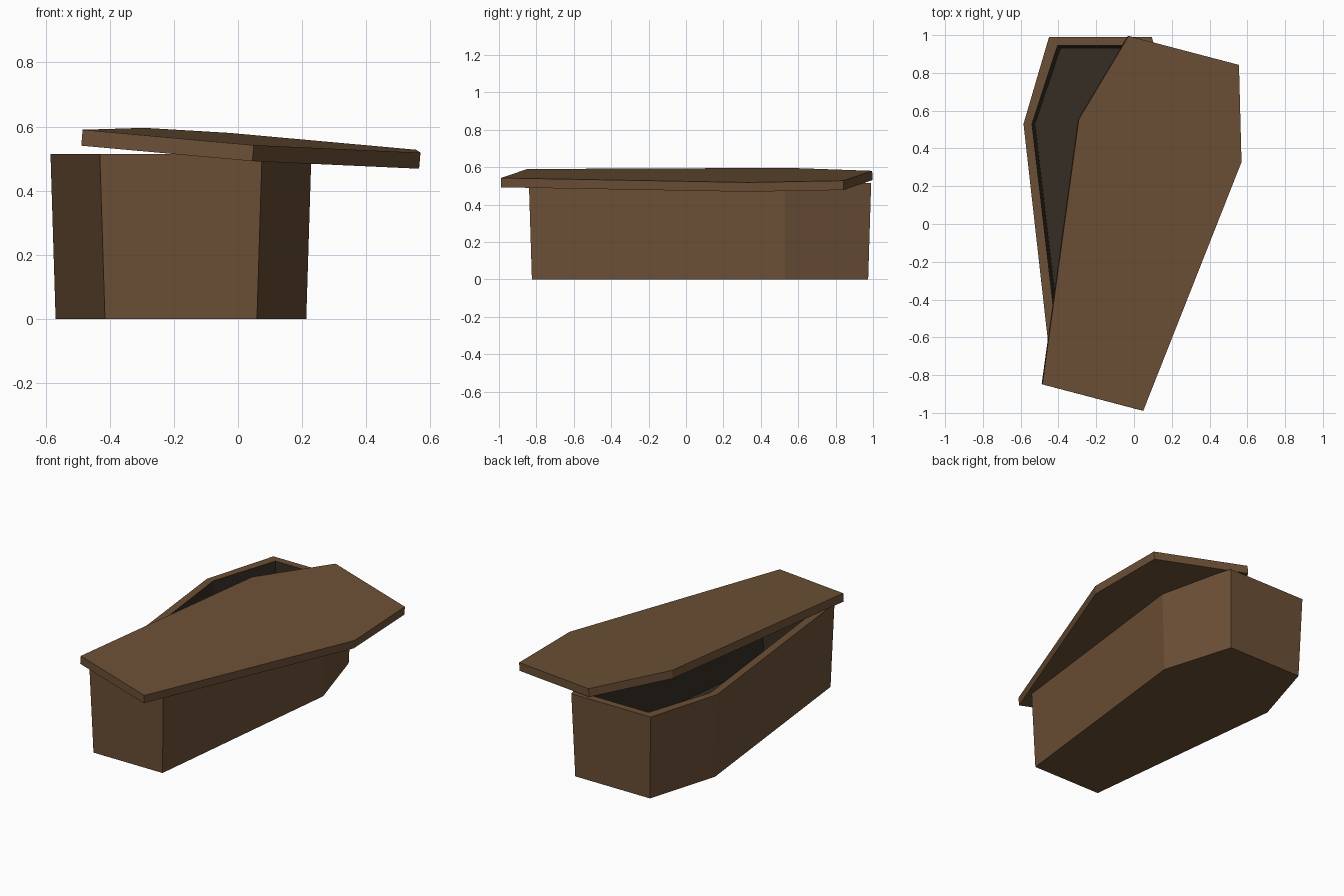
import bpy
import bmesh
from math import radians
from mathutils import Matrix, Vector

if "Cube" in bpy.data.objects:
    bpy.data.objects.remove(bpy.data.objects["Cube"], do_unlink=True)


def material(name, rgb):
    mat = bpy.data.materials.new(name)
    mat.use_nodes = True
    mat.diffuse_color = (*rgb, 1)
    mat.node_tree.nodes["Principled BSDF"].inputs["Base Color"].default_value = (*rgb, 1)
    return mat


wood = material("brown wood", (0.15, 0.08, 0.037))
lining = material("dark interior", (0.037, 0.026, 0.017))


def outline(bm, stations, z, inset=0.0):
    """Six-sided tapered ring from (y, half width) at foot, shoulder and head."""
    foot, shoulder, head = stations
    right = [(foot[0] + inset, foot[1]), shoulder, (head[0] - inset, head[1])]
    points = [(w - inset, y) for y, w in right]
    points += [(-x, y) for x, y in reversed(points)]
    return [bm.verts.new((x, y, z)) for x, y in points]


def bridge(bm, a, b, mat=0):
    for i in range(len(a)):
        j = (i + 1) % len(a)
        bm.faces.new((a[i], a[j], b[j], b[i])).material_index = mat


def finish(name, bm, mats):
    bmesh.ops.recalc_face_normals(bm, faces=bm.faces)
    mesh = bpy.data.meshes.new(name)
    bm.to_mesh(mesh)
    bm.free()
    for mat in mats:
        mesh.materials.append(mat)
    obj = bpy.data.objects.new(name, mesh)
    bpy.context.collection.objects.link(obj)
    return obj


# Hollow box, flaring slightly towards the rim
rim = [(-0.84, 0.253), (0.53, 0.407), (0.99, 0.272)]
flare = 0.016
bm = bmesh.new()
base = outline(bm, rim, 0, flare)
outer = outline(bm, rim, 0.515)
inner = outline(bm, rim, 0.515, 0.045)
floor = outline(bm, rim, 0.05, 0.045 + flare)
bm.faces.new(base)
bridge(bm, base, outer)
bridge(bm, outer, inner)
bridge(bm, inner, floor, 1)
bm.faces.new(floor).material_index = 1
box = finish("box", bm, [wood, lining])
box.location.x = -0.178

# Lid slab, turned aside and resting at a tilt
edge = [(-0.95, 0.277), (0.456, 0.447), (0.95, 0.303)]
bm = bmesh.new()
lower = outline(bm, edge, -0.05)
upper = outline(bm, edge, 0)
bm.faces.new(lower)
bridge(bm, lower, upper)
bm.faces.new(upper)
lid = finish("lid", bm, [wood])
tilt = Vector((0, 0, 1)).rotation_difference(Vector((0.086, -0.016, 1)))
lid.matrix_world = (Matrix.Translation((0.023, 0, 0.56))
                    @ tilt.to_matrix().to_4x4()
                    @ Matrix.Rotation(radians(-14.7), 4, 'Z'))
